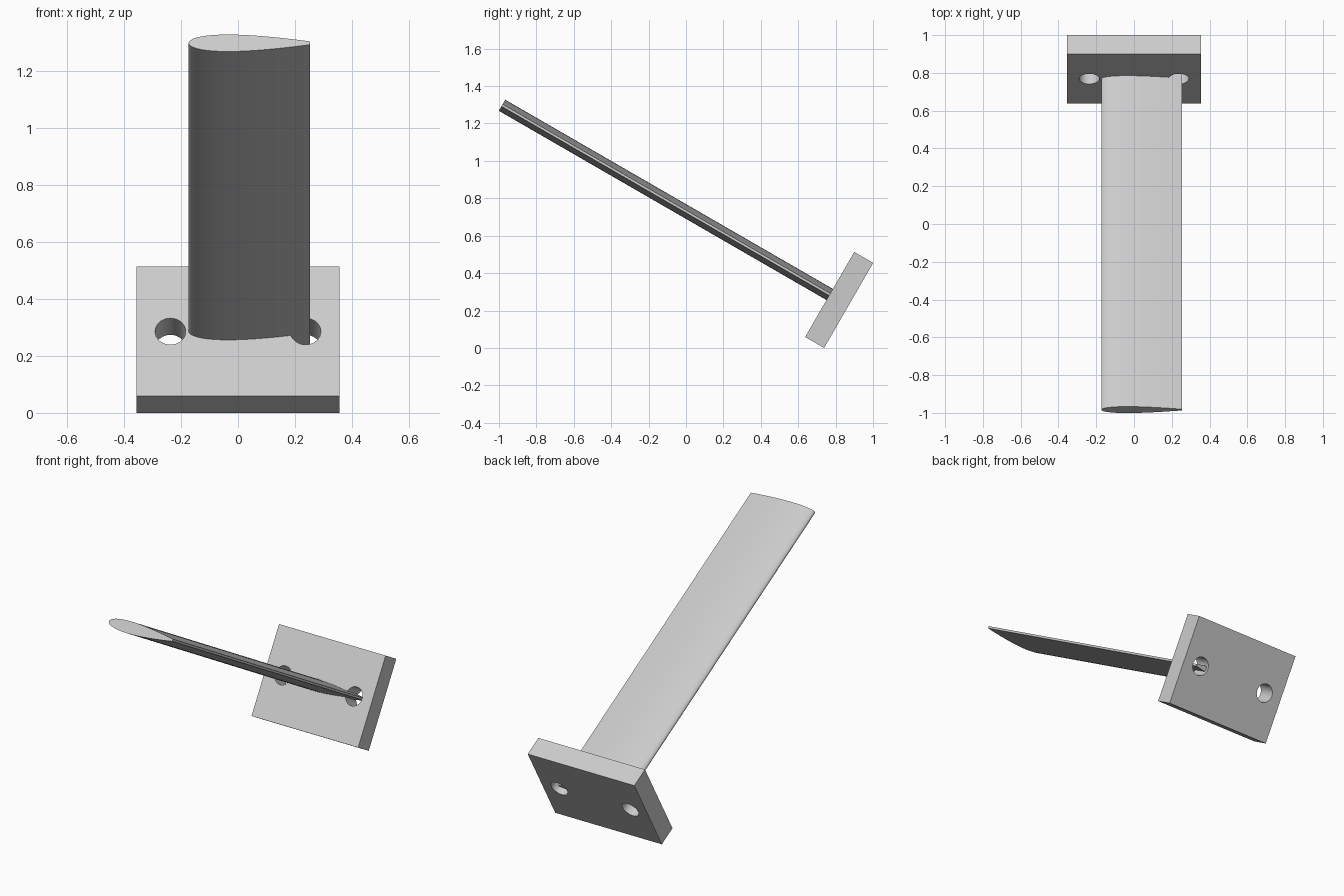
import bpy, bmesh
from math import radians, cos, pi
from mathutils import Matrix

if "Cube" in bpy.data.objects:
    bpy.data.objects.remove(bpy.data.objects["Cube"])

PLATE = (0.712, 0.525, 0.117)
HOLE_X, HOLE_R = 0.237, 0.0535
NOSE_X, TAIL_X, CHORD, THICK = -0.173, 0.253, 0.46, 0.149
SPAN, ROOT_DEPTH, STEPS = 2.023, 0.1, 28

# Tilted frame: local z runs along the blade, origin at the plate centre
FRAME = Matrix.Translation((0, 0.819, 0.2565)) @ Matrix.Rotation(radians(60), 4, "X")

grey = bpy.data.materials.new("light grey")
grey.use_nodes = True
colour = (0.6, 0.6, 0.6, 1)
grey.diffuse_color = colour
grey.node_tree.nodes["Principled BSDF"].inputs["Base Color"].default_value = colour


def make_object(name, bm):
    bmesh.ops.recalc_face_normals(bm, faces=bm.faces)
    mesh = bpy.data.meshes.new(name)
    bm.to_mesh(mesh)
    bm.free()
    mesh.materials.append(grey)
    obj = bpy.data.objects.new(name, mesh)
    obj.matrix_world = FRAME
    bpy.context.collection.objects.link(obj)
    return obj


def select_only(obj):
    bpy.ops.object.select_all(action="DESELECT")
    obj.select_set(True)
    bpy.context.view_layer.objects.active = obj


def half_thickness(s):
    # Symmetric wing section, s is the fraction of the chord
    return 5 * THICK * CHORD * (0.2969 * s ** 0.5 - 0.126 * s - 0.3516 * s**2
                                + 0.2843 * s**3 - 0.1015 * s**4)


# Mounting plate
bm = bmesh.new()
bmesh.ops.create_cube(bm, size=1, matrix=Matrix.Diagonal((*PLATE, 1)))
plate = make_object("mounting_plate", bm)

# Two bolt holes cut through the plate
bm = bmesh.new()
for side in (-1, 1):
    bmesh.ops.create_cone(bm, cap_ends=True, segments=48, radius1=HOLE_R, radius2=HOLE_R,
                          depth=0.4, matrix=Matrix.Translation((side * HOLE_X, 0, 0)))
cutter = make_object("hole_cutter", bm)
cutter.hide_render = True
select_only(plate)
cut = plate.modifiers.new("bolt_holes", "BOOLEAN")
cut.operation, cut.solver, cut.object = "DIFFERENCE", "EXACT", cutter
bpy.ops.object.modifier_apply(modifier=cut.name)
bpy.data.objects.remove(cutter)

# Blade: wing section with a blunt tail, extruded from inside the plate
last = (TAIL_X - NOSE_X) / CHORD
stations = [last * (1 - cos(pi * i / STEPS / 2)) for i in range(STEPS + 1)]
upper = [(NOSE_X + s * CHORD, half_thickness(s)) for s in stations]
outline = upper + [(x, -y) for x, y in reversed(upper[1:])]
front_face = PLATE[2] / 2
bm = bmesh.new()
root = bm.faces.new([bm.verts.new((x, y, front_face - ROOT_DEPTH)) for x, y in outline])
tip = bmesh.ops.extrude_face_region(bm, geom=[root], use_keep_orig=True)
bmesh.ops.translate(bm, vec=(0, 0, SPAN + ROOT_DEPTH),
                    verts=[v for v in tip["geom"] if isinstance(v, bmesh.types.BMVert)])
blade = make_object("blade", bm)

for part in (plate, blade):
    select_only(part)
    bpy.ops.object.shade_smooth_by_angle(angle=radians(35))
